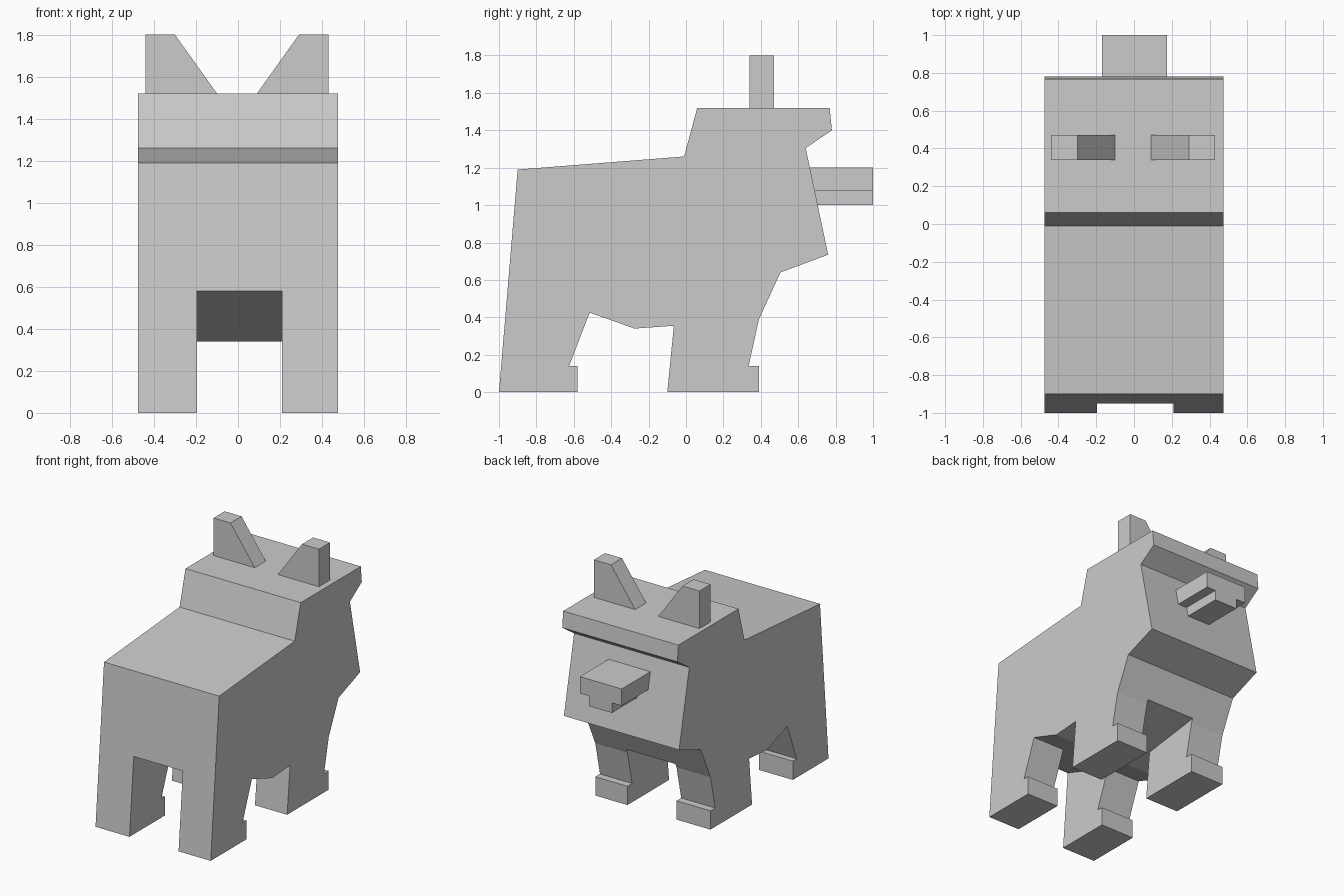
import bpy, bmesh

if "Cube" in bpy.data.objects:
    bpy.data.objects.remove(bpy.data.objects["Cube"])


def finish(name, bm):
    bmesh.ops.remove_doubles(bm, verts=bm.verts, dist=1e-4)
    bmesh.ops.recalc_face_normals(bm, faces=bm.faces)
    bmesh.ops.dissolve_limit(bm, angle_limit=0.005, verts=bm.verts, edges=bm.edges)
    me = bpy.data.meshes.new(name)
    bm.to_mesh(me)
    bm.free()
    ob = bpy.data.objects.new(name, me)
    bpy.context.collection.objects.link(ob)
    return ob


def face(bm, pts):
    bm.faces.new([bm.verts.new(p) for p in pts])


def cap(bm, prof, x):
    face(bm, [(x, y, z) for y, z in prof])


def strip(bm, prof, xa, xb):
    for (y0, z0), (y1, z1) in zip(prof, prof[1:] + prof[:1]):
        face(bm, [(xa, y0, z0), (xb, y0, z0), (xb, y1, z1), (xa, y1, z1)])


def prism_y(name, prof, ya, yb):
    bm = bmesh.new()
    for y in (ya, yb):
        face(bm, [(x, y, z) for x, z in prof])
    for (x0, z0), (x1, z1) in zip(prof, prof[1:] + prof[:1]):
        face(bm, [(x0, ya, z0), (x0, yb, z0), (x1, yb, z1), (x1, ya, z1)])
    return finish(name, bm)


# Side profile (y, z), split into legs, belly and upper outline
hind_leg = [(-0.95, 0.58), (-1, 0), (-0.58, 0), (-0.58, 0.14), (-0.625, 0.14), (-0.515, 0.425)]
belly = [(-0.275, 0.34)]
fore_leg = [(-0.065, 0.355), (-0.1, 0), (0.39, 0), (0.39, 0.14), (0.335, 0.14),
            (0.39, 0.39), (0.404, 0.42)]
upper = [(0.505, 0.64), (0.76, 0.735), (0.64, 1.305), (0.78, 1.4), (0.768, 1.52),
         (0.06, 1.52), (-0.01, 1.26), (-0.9, 1.19)]
full = hind_leg + belly + fore_leg + upper
trunk = [hind_leg[0], hind_leg[-1]] + belly + [fore_leg[0], fore_leg[-1]] + upper

# Body: full profile at both sides, trunk only between the legs
bm = bmesh.new()
for outer, inner in ((-0.475, -0.195), (0.475, 0.21)):
    strip(bm, full, outer, inner)
    cap(bm, full, outer)
    cap(bm, hind_leg, inner)
    cap(bm, fore_leg, inner)
strip(bm, trunk, -0.195, 0.21)
finish("body", bm)

# Ears, mirrored about the head centre
for side, label in ((-1, "left"), (1, "right")):
    outline = [(0.435, 1.52), (0.435, 1.8), (0.295, 1.8), (0.095, 1.52)]
    prism_y("ear_" + label, [(side * x - 0.005, z) for x, z in outline], 0.34, 0.47)

# T-shaped muzzle
prism_y("muzzle", [(-0.17, 1.2), (-0.17, 1.075), (-0.09, 1.075), (-0.09, 1.0),
                   (0.1, 1.0), (0.1, 1.075), (0.175, 1.075), (0.175, 1.2)], 0.66, 1.0)
